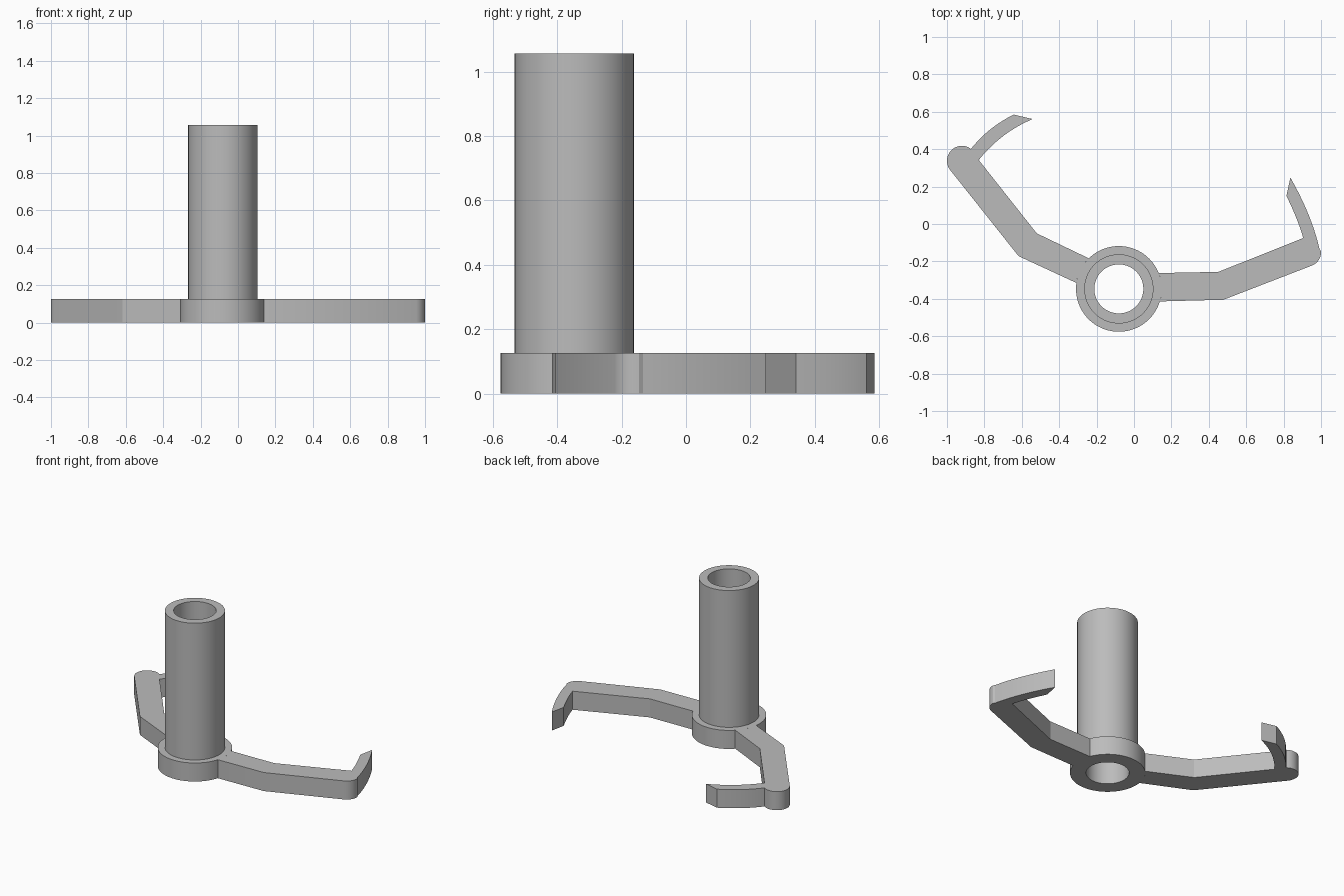
import bpy, bmesh
from math import sin, cos, pi, radians
from mathutils import Vector

if "Cube" in bpy.data.objects:
    bpy.data.objects.remove(bpy.data.objects["Cube"])

HUB = Vector((-0.081, -0.347))
HUB_R, TUBE_R, BORE_R = 0.229, 0.185, 0.131
BASE_H, TOP = 0.126, 1.056

grey = bpy.data.materials.new("plain grey")
grey.use_nodes = True
colour = (0.5, 0.5, 0.5, 1)
grey.diffuse_color = colour
grey.node_tree.nodes["Principled BSDF"].inputs["Base Color"].default_value = colour


def finish(name, bm):
    bmesh.ops.recalc_face_normals(bm, faces=bm.faces)
    mesh = bpy.data.meshes.new(name)
    bm.to_mesh(mesh)
    bm.free()
    obj = bpy.data.objects.new(name, mesh)
    bpy.context.collection.objects.link(obj)
    mesh.materials.append(grey)
    bpy.ops.object.select_all(action='DESELECT')
    obj.select_set(True)
    bpy.context.view_layer.objects.active = obj
    bpy.ops.object.shade_smooth_by_angle(angle=radians(20))
    return obj


def lathe(name, profile, steps=96):
    """Spin a closed (radius, height) profile about the hub axis."""
    bm = bmesh.new()
    rings = [[bm.verts.new((HUB.x + r * cos(2 * pi * i / steps),
                            HUB.y + r * sin(2 * pi * i / steps), z))
              for r, z in profile] for i in range(steps)]
    n = len(profile)
    for i in range(steps):
        a, b = rings[i], rings[(i + 1) % steps]
        for j in range(n):
            k = (j + 1) % n
            bm.faces.new((a[j], b[j], b[k], a[k]))
    return finish(name, bm)


def extrude(name, outline):
    """Raise a flat outline to the base height."""
    bm = bmesh.new()
    face = bm.faces.new([bm.verts.new((x, y, 0)) for x, y in outline])
    up = bmesh.ops.extrude_face_region(bm, geom=[face], use_keep_orig=True)
    verts = [g for g in up["geom"] if isinstance(g, bmesh.types.BMVert)]
    bmesh.ops.translate(bm, verts=verts, vec=(0, 0, BASE_H))
    return finish(name, bm)


def arc(centre, r, start, end, steps=14):
    angles = [radians(start + (end - start) * i / steps) for i in range(steps + 1)]
    return [(centre[0] + r * cos(a), centre[1] + r * sin(a)) for a in angles]


def bow(a, mid, b, steps=10):
    """Gentle curve from a to b passing through mid."""
    a, mid, b = Vector(a), Vector(mid), Vector(b)
    ctrl = 2 * mid - (a + b) / 2
    ts = [i / steps for i in range(steps + 1)]
    return [tuple(a * (1 - t) ** 2 + ctrl * 2 * t * (1 - t) + b * t * t) for t in ts]


# Hollow upright tube standing on a wider collar
lathe("collar_and_tube", [(BORE_R, 0), (HUB_R, 0), (HUB_R, BASE_H),
                          (TUBE_R, BASE_H), (TUBE_R, TOP), (BORE_R, TOP)])

# Arm on the right: cranked bar, round knuckle, curved hook
extrude("right_arm",
        arc(HUB, HUB_R, 172, 134.5)
        + [(-0.52, -0.05)]
        + bow((-0.83, 0.342), (-0.70, 0.47), (-0.542, 0.561))
        + bow((-0.643, 0.585), (-0.769, 0.505), (-0.873, 0.40))
        + arc((-0.92, 0.338), 0.08, 54, 217)
        + [(-0.617, -0.172)])

# Arm on the left: cranked bar, rounded corner, curved hook
extrude("left_arm",
        arc(HUB, HUB_R, 21.7, -17)[::-1]
        + [(0.451, -0.256)]
        + bow((0.905, -0.075), (0.868, 0.032), (0.815, 0.15))
        + bow((0.836, 0.248), (0.932, 0.053), (0.992, -0.134))
        + arc((0.925, -0.152), 0.075, 5, -68, 8)
        + [(0.478, -0.405)])
